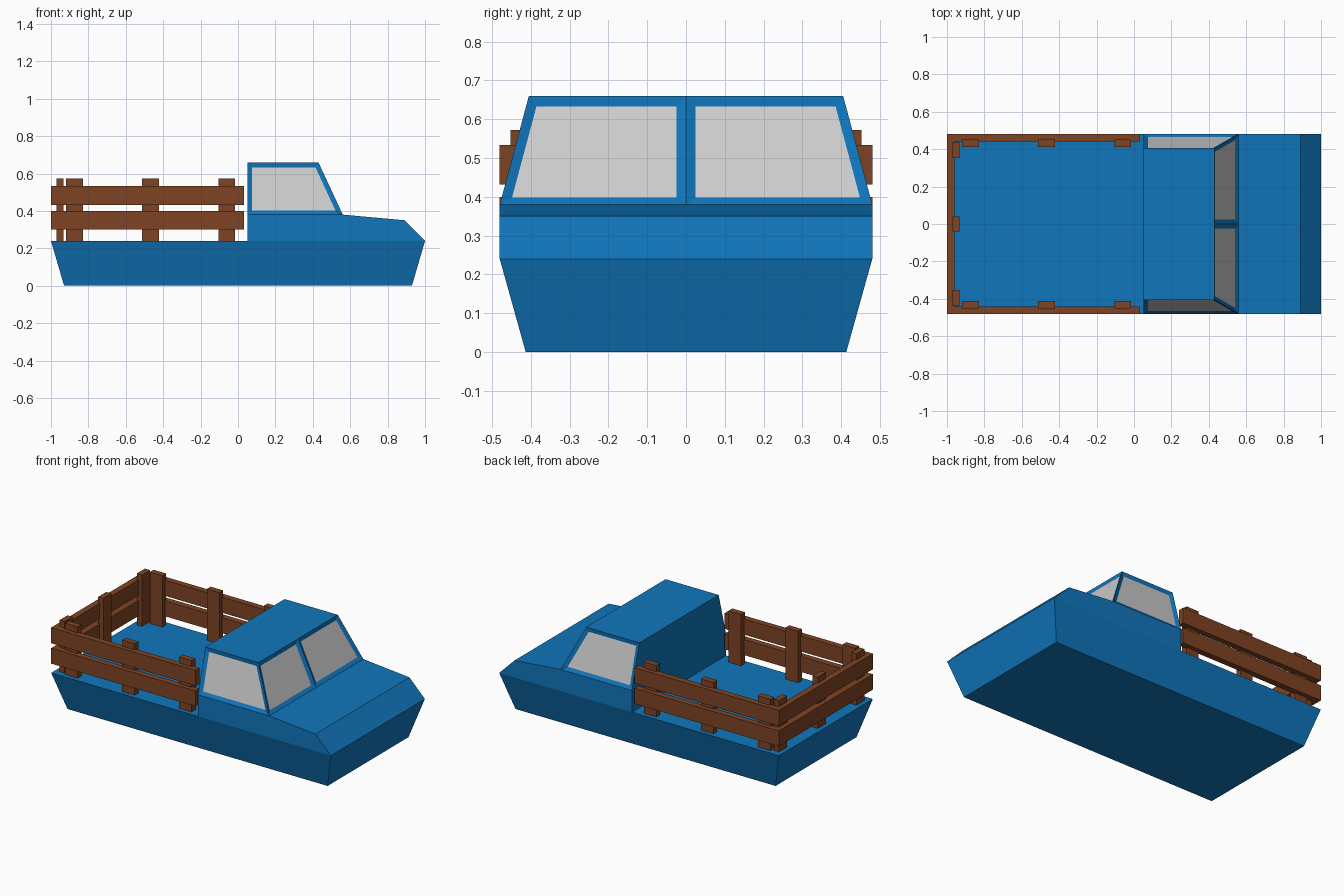
import bpy, bmesh
from mathutils import Vector

if "Cube" in bpy.data.objects:
    bpy.data.objects.remove(bpy.data.objects["Cube"])


def material(name, color):
    m = bpy.data.materials.new(name)
    m.diffuse_color = (*color, 1)
    m.use_nodes = True
    m.node_tree.nodes["Principled BSDF"].inputs["Base Color"].default_value = m.diffuse_color
    return m


BLUE = material("blue_paint", (0.005, 0.18, 0.50))
WOOD = material("brown_wood", (0.21, 0.057, 0.017))
GLASS = material("grey_glass", (0.6, 0.6, 0.6))


def box(name, x, y, z):
    """Box spanning the given (min, max) ranges."""
    bm = bmesh.new()
    bmesh.ops.create_cube(bm, size=1)
    for v in bm.verts:
        v.co = Vector([r[0] if c < 0 else r[1] for c, r in zip(v.co, (x, y, z))])
    me = bpy.data.meshes.new(name)
    bm.to_mesh(me)
    bm.free()
    me.materials.append(WOOD)
    ob = bpy.data.objects.new(name, me)
    bpy.context.collection.objects.link(ob)


# Body: side outline (x, half width, z) mirrored across y and bridged
outline = [(-0.93, 0.413, 0), (0.93, 0.413, 0), (1, 0.48, 0.24), (0.89, 0.48, 0.35),
           (0.56, 0.48, 0.38), (0.43, 0.405, 0.66), (0.05, 0.405, 0.66),
           (0.05, 0.48, 0.38), (0.05, 0.48, 0.24), (-1, 0.48, 0.24)]
bm = bmesh.new()
left, right = [[bm.verts.new((x, s * y, z)) for x, y, z in outline] for s in (1, -1)]
n = len(outline)
strips = [bm.faces.new((left[i], left[(i + 1) % n], right[(i + 1) % n], right[i]))
          for i in range(n)]
sides = []
for row in (left, right):
    for ids in ((0, 1, 2, 8, 9), (8, 2, 3, 4, 7), (7, 4, 5, 6)):
        face = bm.faces.new([row[i] for i in ids])
    sides.append(face)
bmesh.ops.recalc_face_normals(bm, faces=bm.faces[:])

# Windows: split windscreen down the middle, then inset and recess the panes
screen = strips[4]
cut = bmesh.ops.bisect_plane(bm, geom=[screen, *screen.edges, *screen.verts],
                             plane_co=(0, 0, 0), plane_no=(0, 1, 0))
panes = [f for f in cut["geom"] if isinstance(f, bmesh.types.BMFace)] + sides
bm.normal_update()
bmesh.ops.inset_individual(bm, faces=panes, thickness=0.025, depth=-0.01,
                           use_even_offset=True)
for f in panes:
    f.material_index = 1
body_mesh = bpy.data.meshes.new("truck_body")
bm.to_mesh(body_mesh)
bm.free()
body_mesh.materials.append(BLUE)
body_mesh.materials.append(GLASS)
bpy.context.collection.objects.link(bpy.data.objects.new("truck_body", body_mesh))

# Fence rails
for level, z in (("lower", (0.30, 0.40)), ("upper", (0.432, 0.533))):
    box(f"rear_rail_{level}", (-1, -0.96), (-0.44, 0.44), z)
    for side, y in (("left", (0.44, 0.48)), ("right", (-0.48, -0.44))):
        box(f"{side}_rail_{level}", (-1, 0.033), y, z)

# Fence posts
POST_Z = (0.24, 0.572)
for x in (-0.875, -0.467, -0.06):
    for side, y in (("left", (0.413, 0.452)), ("right", (-0.452, -0.413))):
        box(f"{side}_post", (x - 0.045, x + 0.045), y, POST_Z)
for y in (-0.395, 0, 0.395):
    box("rear_post", (-0.971, -0.934), (y - 0.041, y + 0.041), POST_Z)
